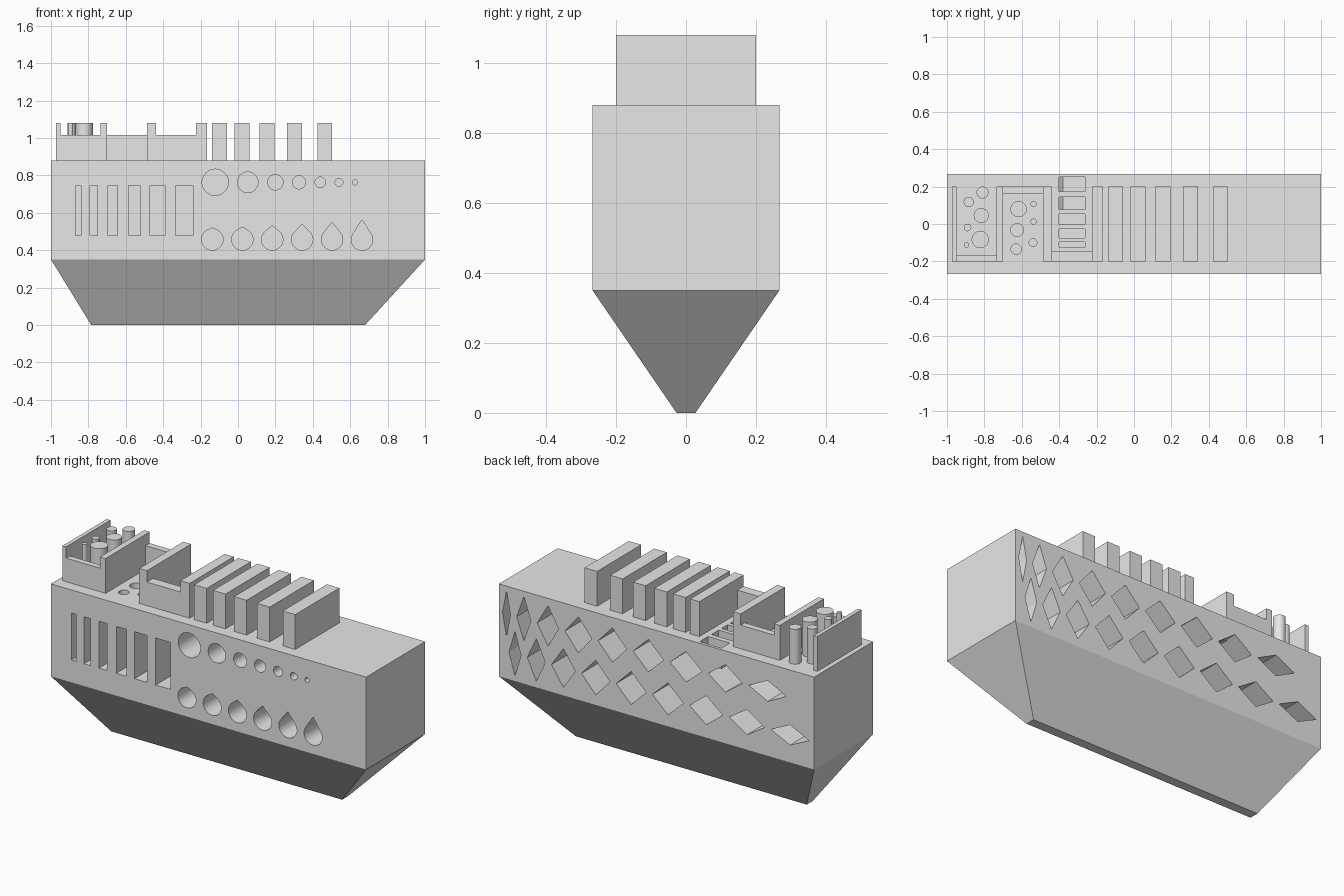
import bpy, bmesh, math
from mathutils import Vector

cube = bpy.data.objects.get("Cube")
if cube:
    bpy.data.objects.remove(cube, do_unlink=True)

grey = bpy.data.materials.new("light_grey")
grey.use_nodes = True
grey.diffuse_color = (0.8, 0.8, 0.8, 1)
grey.node_tree.nodes["Principled BSDF"].inputs["Base Color"].default_value = (0.8, 0.8, 0.8, 1)

TOP, HIGH, LOW = 0.88, 1.08, 1.015   # deck, tall walls, low walls
HALF_Y, WALL_Y = 0.267, 0.2


def finish(name, bm):
    bmesh.ops.recalc_face_normals(bm, faces=bm.faces)
    mesh = bpy.data.meshes.new(name)
    bm.to_mesh(mesh)
    bm.free()
    mesh.materials.append(grey)
    ob = bpy.data.objects.new(name, mesh)
    bpy.context.collection.objects.link(ob)
    return ob


def smooth(ob):
    bpy.ops.object.select_all(action='DESELECT')
    ob.select_set(True)
    bpy.context.view_layer.objects.active = ob
    bpy.ops.object.shade_smooth_by_angle(angle=math.radians(30))


def loft(bm, rings):
    """Closed solid through rings of equal length."""
    rings = [[bm.verts.new(p) for p in ring] for ring in rings]
    n = len(rings[0])
    for a, b in zip(rings, rings[1:]):
        for i in range(n):
            j = (i + 1) % n
            bm.faces.new((a[i], a[j], b[j], b[i]))
    bm.faces.new(rings[0])
    bm.faces.new(rings[-1])


def rect(x0, x1, v0, v1):
    return [(x0, v0), (x1, v0), (x1, v1), (x0, v1)]


def circle(x, v, r, n=48):
    return [(x + r * math.cos(math.tau * i / n), v + r * math.sin(math.tau * i / n)) for i in range(n)]


def teardrop(x, v, r, tip, n=40):
    gap = math.acos(r / tip)
    arc = [math.pi / 2 + gap + (math.tau - 2 * gap) * i / n for i in range(n + 1)]
    return [(x + r * math.cos(a), v + r * math.sin(a)) for a in arc] + [(x, v + tip)]


def wall_prism(bm, pts, y0, y1):
    loft(bm, [[(u, y, v) for u, v in pts] for y in (y0, y1)])


def deck_prism(bm, pts, z0, z1):
    loft(bm, [[(u, v, z) for u, v in pts] for z in (z0, z1)])


def block(name, x0, x1, z1, y0=-WALL_Y, y1=WALL_Y):
    bm = bmesh.new()
    deck_prism(bm, rect(x0, x1, y0, y1), TOP, z1)
    return finish(name, bm)


# Hull: box body tapering to a narrow keel
bm = bmesh.new()
loft(bm, [[(x, y, z) for x, y in rect(x0, x1, -h, h)] for x0, x1, h, z in
          ((-0.785, 0.68, 0.027, 0), (-1, 1, HALF_Y, 0.35), (-1, 1, HALF_Y, TOP))])
hull = finish("hull", bm)

cut = bmesh.new()
FRONT = (-HALF_Y - 0.03, -0.067)
BACK = (0.067, HALF_Y + 0.03)
DECK = (TOP - 0.12, TOP + 0.03)

# Front slots of growing width
for x0, x1 in ((-0.87, -0.84), (-0.79, -0.75), (-0.695, -0.645),
               (-0.585, -0.52), (-0.47, -0.39), (-0.335, -0.24)):
    wall_prism(cut, rect(x0, x1, 0.478, 0.747), *FRONT)

# Front round holes of shrinking size
for x, r in ((-0.122, 0.07), (0.052, 0.055), (0.2, 0.041), (0.326, 0.035),
             (0.44, 0.028), (0.54, 0.021), (0.625, 0.014)):
    wall_prism(cut, circle(x, 0.763, r), *FRONT)

# Front teardrop holes with a rising tip
for i, tip in enumerate((0.062, 0.067, 0.074, 0.082, 0.092, 0.105)):
    wall_prism(cut, teardrop(-0.137 + 0.16 * i, 0.457, 0.057, tip), *FRONT)

# Back diamonds: equal edges, opening wider along each row
EDGE, GAP = 0.134, 0.04
upper = (0.025, 0.045, 0.068, 0.085, 0.091, 0.097, 0.102, 0.108, 0.12)
lower = (0.038, 0.057, 0.075, 0.09, 0.095, 0.098, 0.105, 0.113, 0.121)
for x, z, widths in ((0.952, 0.722, upper), (0.898, 0.507, lower)):
    last = None
    for w in widths:
        if last:
            x -= last + w + GAP
        last = w
        h = math.sqrt(EDGE ** 2 - w ** 2)
        wall_prism(cut, [(x - w, z), (x, z - h), (x + w, z), (x, z + h)], *BACK)

# Deck slots and deck round holes
for y0, y1 in ((0.174, 0.25), (0.078, 0.144), (-0.003, 0.053), (-0.075, -0.027), (-0.123, -0.096)):
    deck_prism(cut, rect(-0.4, -0.262, y0, y1), *DECK)
for x, y, r in ((-0.617, 0.08, 0.041), (-0.625, -0.032, 0.034), (-0.63, -0.134, 0.028),
                (-0.537, 0.107, 0.014), (-0.537, 0.013, 0.014), (-0.54, -0.1, 0.021)):
    deck_prism(cut, circle(x, y, r), *DECK)

# Carve the holes into the hull
cutter = finish("hole_cutter", cut)
cutter.hide_render = True
mod = hull.modifiers.new("holes", 'BOOLEAN')
mod.operation = 'DIFFERENCE'
mod.solver = 'EXACT'
mod.object = cutter
bpy.context.view_layer.objects.active = hull
bpy.ops.object.modifier_apply(modifier=mod.name)
bpy.data.objects.remove(cutter, do_unlink=True)
smooth(hull)

# Tall cross walls on the deck
for i, (x0, x1) in enumerate(((-0.973, -0.95), (-0.735, -0.7), (-0.487, -0.438), (-0.225, -0.167))):
    block(f"cross_wall_{i + 1}", x0, x1, HIGH)

# Low plates linking the cross walls
block("front_plate_1", -0.95, -0.735, LOW, y1=-0.166)
block("back_plate", -0.7, -0.487, LOW, y0=0.163)
block("front_plate_2", -0.438, -0.225, LOW, y1=-0.144)

# Row of fins with widening gaps
for i, x in enumerate((-0.138, -0.018, 0.116, 0.262, 0.424)):
    block(f"fin_{i + 1}", x, x + 0.079, HIGH)

# Round pins
for i, (x, y, r) in enumerate(((-0.81, 0.168, 0.032), (-0.884, 0.118, 0.027), (-0.817, 0.045, 0.04),
                               (-0.89, -0.019, 0.02), (-0.822, -0.083, 0.046), (-0.895, -0.112, 0.014))):
    bm = bmesh.new()
    deck_prism(bm, circle(x, y, r), TOP, HIGH)
    smooth(finish(f"pin_{i + 1}", bm))
